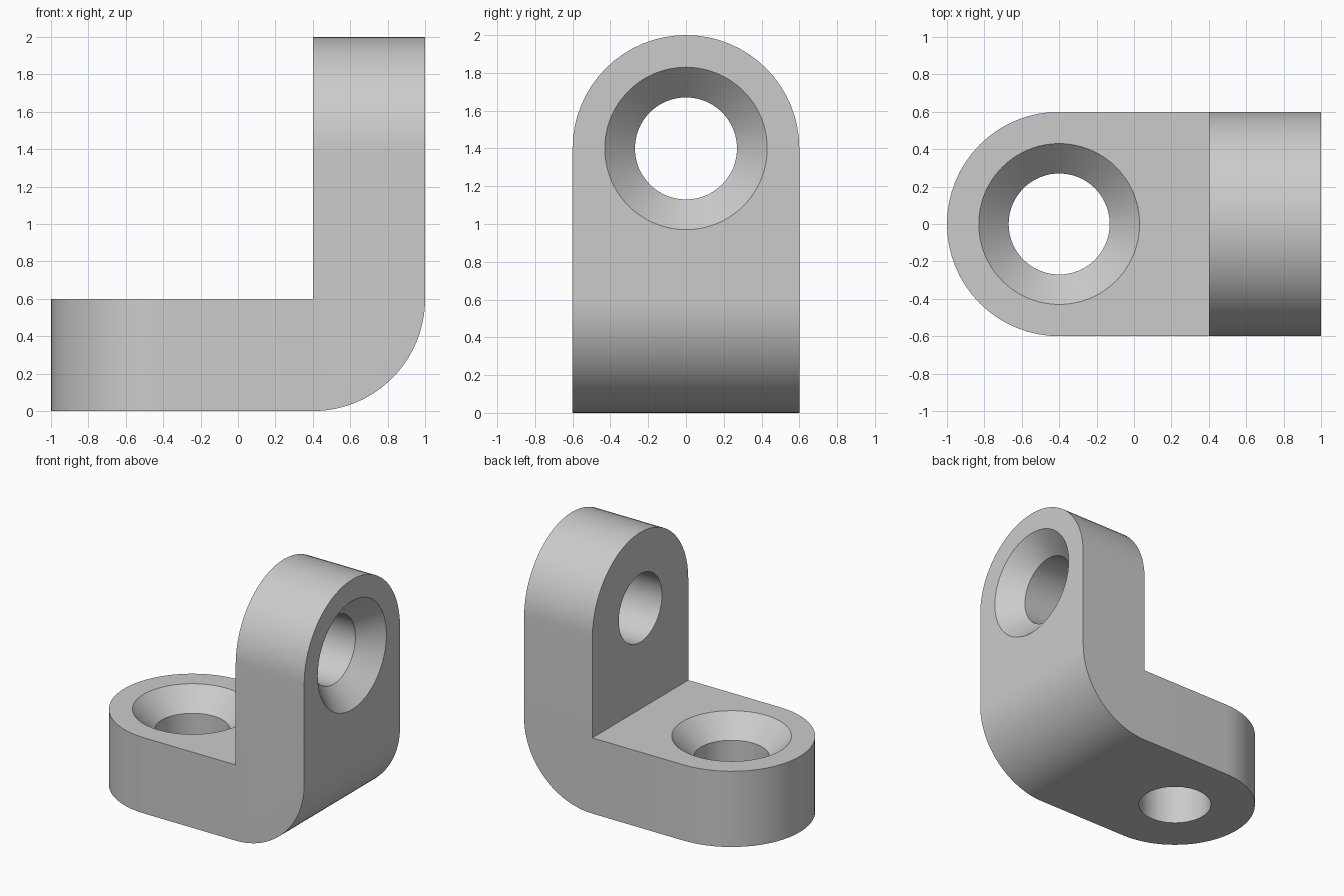
import bpy, bmesh
from math import pi, sin, cos, radians
from mathutils import Matrix, Vector

cube = bpy.data.objects.get("Cube")
if cube:
    bpy.data.objects.remove(cube, do_unlink=True)

WIDTH, THICK, STEPS = 1.2, 0.6, 32
HALF = WIDTH / 2
HOLE_X = -0.4            # hole centre on the base arm
HOLE_R, SINK_R = 0.27, 0.43

grey = bpy.data.materials.new("light grey")
grey.use_nodes = True
COLOR = (0.6, 0.6, 0.6, 1)
grey.diffuse_color = COLOR
grey.node_tree.nodes["Principled BSDF"].inputs["Base Color"].default_value = COLOR


def arc(cx, cy, r, start, end):
    angles = [radians(start + (end - start) * i / STEPS) for i in range(STEPS + 1)]
    return [(cx + r * cos(a), cy + r * sin(a)) for a in angles]


def finish(name, bm):
    bmesh.ops.recalc_face_normals(bm, faces=bm.faces)
    mesh = bpy.data.meshes.new(name)
    bm.to_mesh(mesh)
    bm.free()
    mesh.materials.append(grey)
    obj = bpy.data.objects.new(name, mesh)
    bpy.context.collection.objects.link(obj)
    return obj


def prism(name, points, direction):
    bm = bmesh.new()
    face = bm.faces.new([bm.verts.new(p) for p in points])
    out = bmesh.ops.extrude_face_region(bm, geom=[face])
    moved = [v for v in out["geom"] if isinstance(v, bmesh.types.BMVert)]
    bmesh.ops.translate(bm, verts=moved, vec=direction)
    return finish(name, bm)


def round_end_cutter():
    # Everything outside the semicircular tip of the arm
    x, y, out = HOLE_X, HALF + 0.2, HOLE_X - HALF - 0.2
    outline = arc(x, 0, HALF, 90, 270) + [(x, -y), (out, -y), (out, y), (x, y)]
    return prism("round_end_cutter", [(a, b, -0.1) for a, b in outline],
                 Vector((0, 0, THICK + 0.2)))


def countersink_cutter():
    # Straight bore opening into a 45 degree cone
    neck = THICK - (SINK_R - HOLE_R)
    profile = [(0, -0.1), (HOLE_R, -0.1), (HOLE_R, neck),
               (SINK_R + 0.1, THICK + 0.1), (0, THICK + 0.1)]
    bm = bmesh.new()
    verts = [bm.verts.new((HOLE_X + r, 0, z)) for r, z in profile]
    edges = [bm.edges.new(pair) for pair in zip(verts, verts[1:])]
    bmesh.ops.spin(bm, geom=verts + edges, cent=(HOLE_X, 0, 0), axis=(0, 0, 1),
                   angle=2 * pi, steps=STEPS * 3)
    bmesh.ops.remove_doubles(bm, verts=bm.verts, dist=0.0001)
    return finish("countersink_cutter", bm)


# L-shaped body with a rounded outer corner
side = [(-1, 0)] + arc(1 - THICK, THICK, THICK, -90, 0)
side += [(1, 2), (1 - THICK, 2), (1 - THICK, THICK), (-1, THICK)]
bracket = prism("angle_bracket", [(x, -HALF, z) for x, z in side],
                Vector((0, WIDTH, 0)))

# The upright repeats the base arm, turned a quarter about y
to_upright = Matrix.Translation((1 - THICK, 0, 1)) @ Matrix.Rotation(pi / 2, 4, "Y")
cutters = []
for placement in (Matrix.Identity(4), to_upright):
    for make in (round_end_cutter, countersink_cutter):
        cutter = make()
        cutter.data.transform(placement)
        cutter.hide_render = True
        cutters.append(cutter)

bpy.ops.object.select_all(action="DESELECT")
bracket.select_set(True)
bpy.context.view_layer.objects.active = bracket
for cutter in cutters:
    cut = bracket.modifiers.new("cut", "BOOLEAN")
    cut.operation, cut.solver, cut.object = "DIFFERENCE", "EXACT", cutter
    bpy.ops.object.modifier_apply(modifier=cut.name)
    bpy.data.objects.remove(cutter, do_unlink=True)

bpy.ops.object.shade_smooth_by_angle(angle=radians(30))
